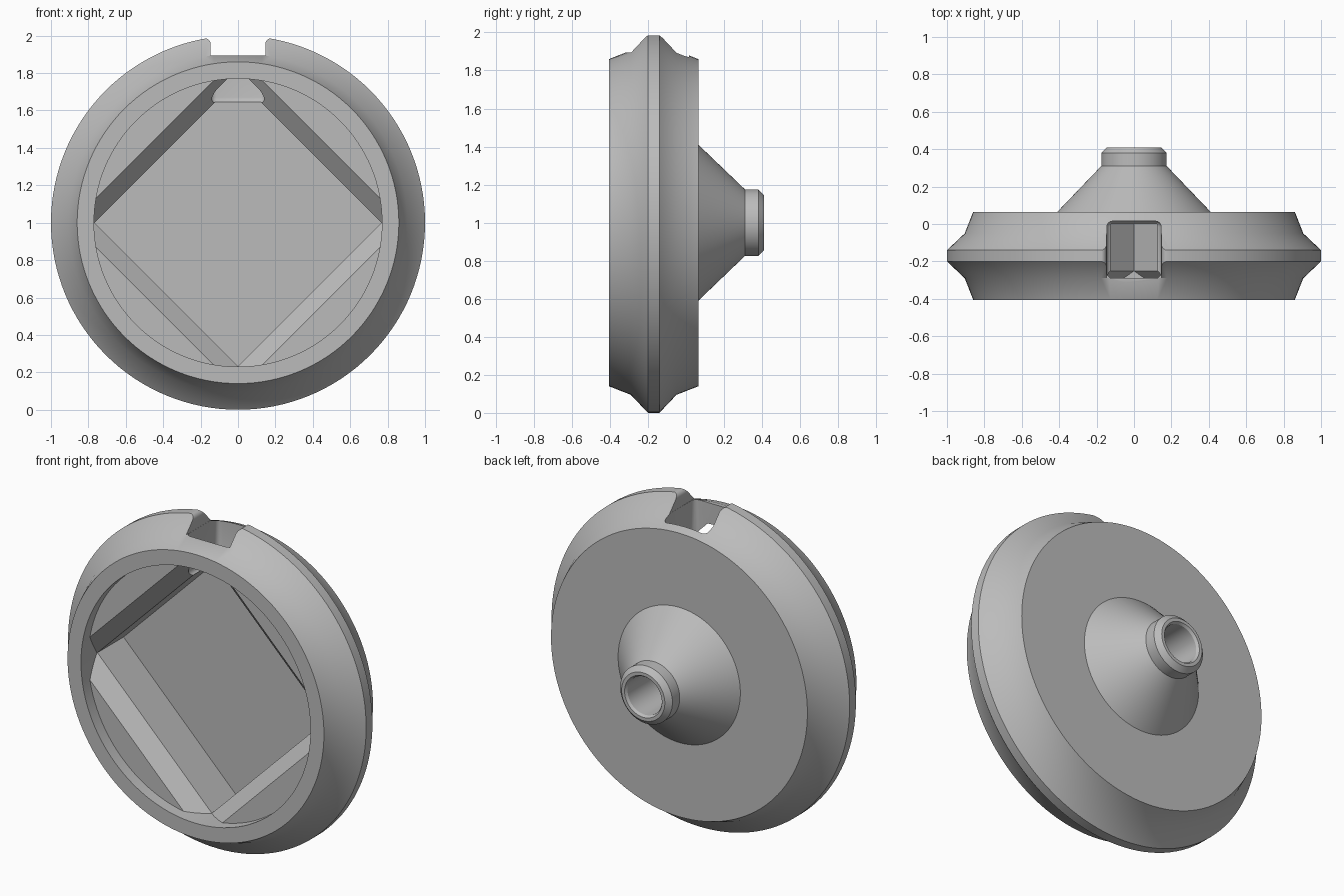
import bpy, bmesh, math

if "Cube" in bpy.data.objects:
    bpy.data.objects.remove(bpy.data.objects["Cube"])

grey = bpy.data.materials.new("plain_grey")
grey.diffuse_color = (0.5, 0.5, 0.5, 1)
grey.use_nodes = True
grey.node_tree.nodes["Principled BSDF"].inputs["Base Color"].default_value = grey.diffuse_color


def make_object(name, bm, helper=False):
    bmesh.ops.recalc_face_normals(bm, faces=bm.faces)
    mesh = bpy.data.meshes.new(name)
    bm.to_mesh(mesh)
    bm.free()
    mesh.materials.append(grey)
    obj = bpy.data.objects.new(name, mesh)
    bpy.context.collection.objects.link(obj)
    obj.hide_render = helper
    return obj


def lathe(name, profile, segs, helper=False):
    """Turn (y, radius) points around the horizontal axis at z = 1."""
    bm = bmesh.new()
    rings = []
    for y, r in profile:
        if r == 0:
            rings.append([bm.verts.new((0, y, 1))] * segs)
        else:
            angles = [2 * math.pi * i / segs for i in range(segs)]
            rings.append([bm.verts.new((r * math.cos(a), y, 1 + r * math.sin(a)))
                          for a in angles])
    for a, b in zip(rings, rings[1:]):
        for i in range(segs):
            j = (i + 1) % segs
            quad = list(dict.fromkeys((a[i], a[j], b[j], b[i])))
            bm.faces.new(quad)
    # merge the end fans into single flat caps
    bmesh.ops.dissolve_verts(bm, verts=[r[0] for r in rings if r[0] is r[1]])
    return make_object(name, bm, helper)


def prism(name, outline, y0, y1, round_edges=0):
    """Extrude an (x, z) outline along y."""
    bm = bmesh.new()
    face = bm.faces.new([bm.verts.new((x, y0, z)) for x, z in outline])
    ext = bmesh.ops.extrude_face_region(bm, geom=[face])
    for v in ext["geom"]:
        if isinstance(v, bmesh.types.BMVert):
            v.co.y = y1
    if round_edges:
        bmesh.ops.bevel(bm, geom=bm.edges[:], offset=round_edges, segments=4,
                        profile=0.5, affect='EDGES')
    return make_object(name, bm, True)


def boolean(obj, cutter, operation):
    mod = obj.modifiers.new(cutter.name, 'BOOLEAN')
    mod.object = cutter
    mod.operation = operation
    mod.solver = 'EXACT'
    bpy.context.view_layer.objects.active = obj
    bpy.ops.object.modifier_apply(modifier=mod.name)
    bpy.data.objects.remove(cutter)


# Flanged disc with front recess, rear cone and hollow nozzle
body = lathe("flanged_disc", [
    (-0.335, 0), (-0.335, 0.77), (-0.405, 0.77), (-0.405, 0.86),
    (-0.29, 0.905), (-0.20, 1.0), (-0.14, 1.0), (-0.05, 0.905), (0.065, 0.86),
    (0.065, 0.41), (0.31, 0.175), (0.38, 0.175), (0.41, 0.145),
    (0.41, 0.125), (0.395, 0.115), (0.10, 0.115), (0.10, 0)], 128)

# Square pocket with a chamfered mouth, limited to the round recess
pocket = lathe("pocket_cutter", [
    (-0.36, 0), (-0.36, 0.925), (-0.25, 0.768), (0.0, 0.768), (0.0, 0)], 4, True)
limit = lathe("pocket_limit", [(-0.5, 0), (-0.5, 0.77), (0.1, 0.77), (0.1, 0)], 128, True)
boolean(pocket, limit, 'INTERSECT')
boolean(body, pocket, 'DIFFERENCE')

# Rounded slot from the rim down into the pocket
slot = prism("slot_cutter", [(-0.145, 1.64), (0.145, 1.64), (0.145, 2.2), (-0.145, 2.2)],
             -0.29, 0.015, 0.03)
boolean(body, slot, 'DIFFERENCE')

# Flared lip where the slot leaves the rim
side = [(0.146, 1.895)]
for i in range(6):
    a = math.pi / 2 * i / 5
    side.append((0.176 - 0.03 * math.cos(a), 1.955 + 0.03 * math.sin(a)))
side.append((0.176, 2.2))
lip = prism("lip_cutter", side + [(-x, z) for x, z in reversed(side)], -0.32, 0.05)
boolean(body, lip, 'DIFFERENCE')

# Smooth shading with crisp edges
bpy.ops.object.select_all(action='DESELECT')
body.select_set(True)
bpy.context.view_layer.objects.active = body
bpy.ops.object.shade_smooth_by_angle(angle=math.radians(30))
